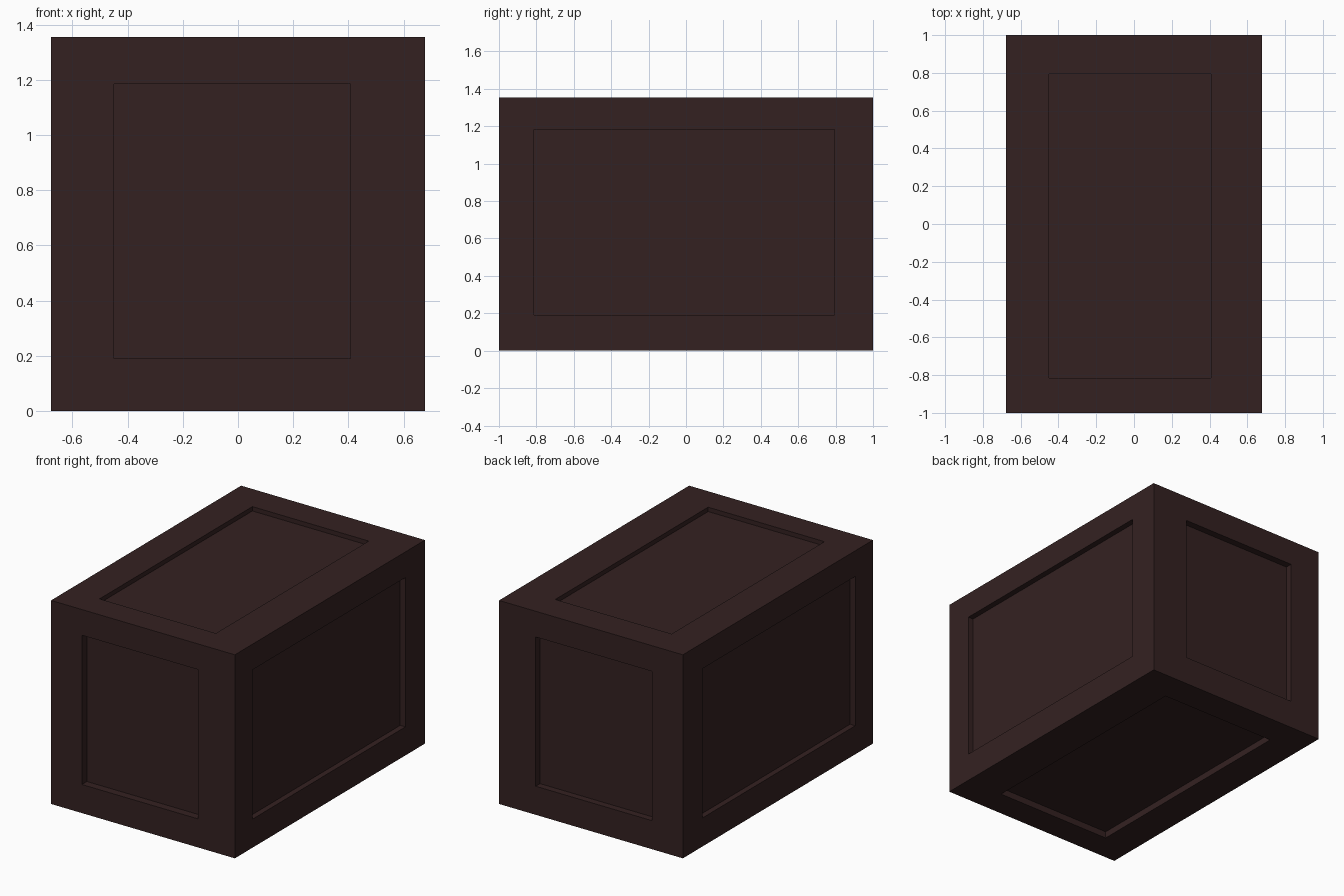
import bpy, bmesh
from mathutils import Vector

if "Cube" in bpy.data.objects:
    bpy.data.objects.remove(bpy.data.objects["Cube"], do_unlink=True)

# Low and high bounds: outer body, panel outlines and sunken panel levels
BOX = Vector((-0.677, -1, 0)), Vector((0.677, 1, 1.355))
OUTLINE = Vector((-0.45, -0.814, 0.19)), Vector((0.407, 0.794, 1.184))
SUNK = Vector((-0.639, -0.947, 0.044)), Vector((0.639, 0.954, 1.326))

# Dark brown material
brown = bpy.data.materials.new("dark_brown")
brown.use_nodes = True
colour = (0.034, 0.0152, 0.0152, 1)
brown.diffuse_color = colour
shader = next(n for n in brown.node_tree.nodes if n.type == 'BSDF_PRINCIPLED')
shader.inputs["Base Color"].default_value = colour

bm = bmesh.new()


def rectangle(axis, level, bounds):
    """Four corners of a rectangle across one axis."""
    u, w = (axis + 1) % 3, (axis + 2) % 3
    corners = []
    for i, j in ((0, 0), (1, 0), (1, 1), (0, 1)):
        co = Vector()
        co[axis], co[u], co[w] = level, bounds[i][u], bounds[j][w]
        corners.append(bm.verts.new(co))
    return corners


def bridge(first, second):
    for i in range(4):
        j = (i + 1) % 4
        bm.faces.new((first[i], first[j], second[j], second[i]))


# Each side: flat frame, recess walls and sunken panel
for axis in range(3):
    for end in (0, 1):
        outer = rectangle(axis, BOX[end][axis], BOX)
        rim = rectangle(axis, BOX[end][axis], OUTLINE)
        panel = rectangle(axis, SUNK[end][axis], OUTLINE)
        bridge(outer, rim)
        bridge(rim, panel)
        bm.faces.new(panel)

# Join the sides into one closed body
bmesh.ops.remove_doubles(bm, verts=bm.verts, dist=0.001)
bmesh.ops.recalc_face_normals(bm, faces=bm.faces)
mesh = bpy.data.meshes.new("panelled_crate")
bm.to_mesh(mesh)
bm.free()
mesh.materials.append(brown)
crate = bpy.data.objects.new("panelled_crate", mesh)
bpy.context.collection.objects.link(crate)
